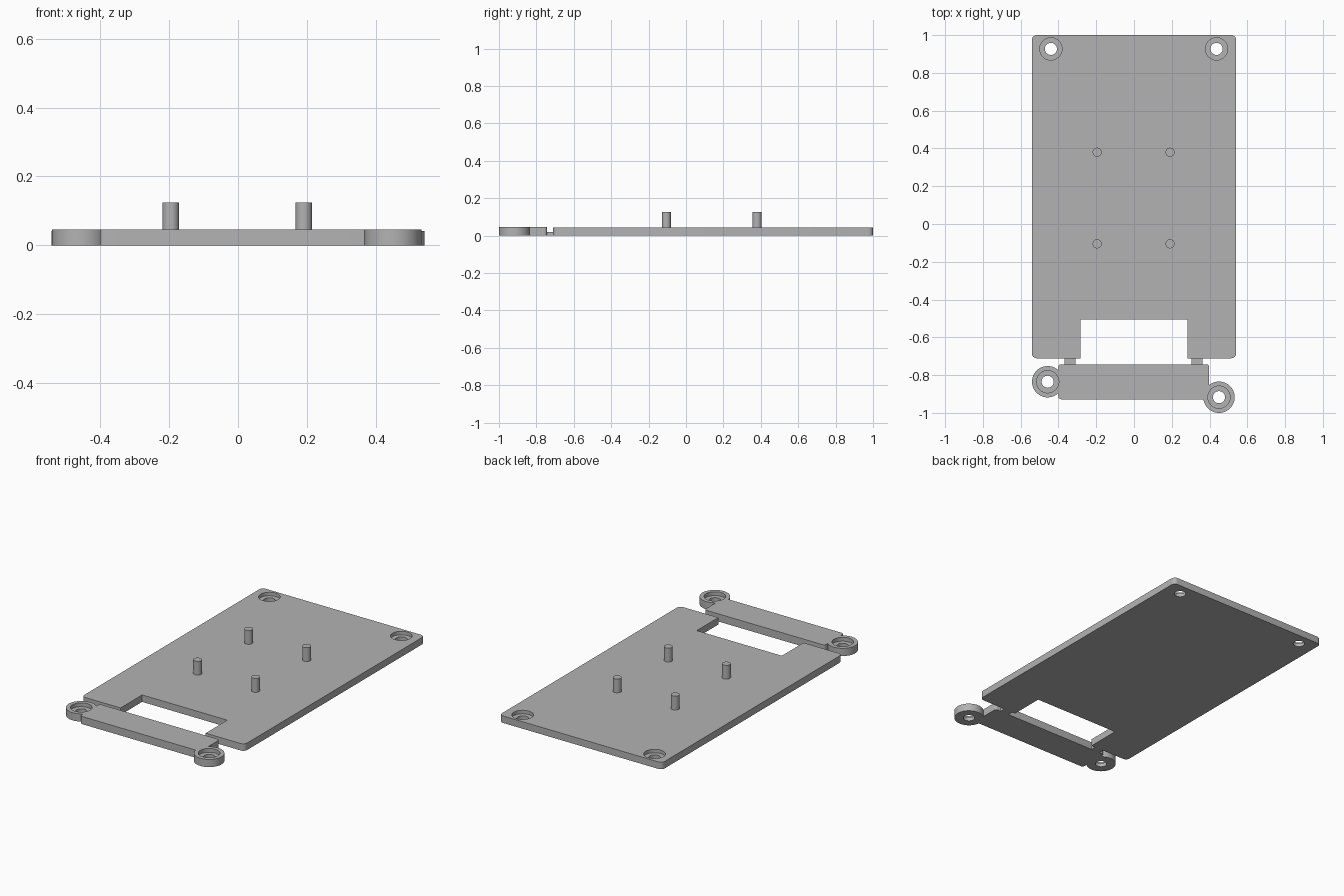
import bpy, bmesh, math

if "Cube" in bpy.data.objects:
    bpy.data.objects.remove(bpy.data.objects["Cube"])

grey = bpy.data.materials.new("plain grey")
grey.diffuse_color = (0.45, 0.45, 0.45, 1)
grey.use_nodes = True
grey.node_tree.nodes["Principled BSDF"].inputs["Base Color"].default_value = grey.diffuse_color


def prism(name, pts, z0, z1):
    """Extrude a flat outline from z0 to z1."""
    bm = bmesh.new()
    face = bm.faces.new([bm.verts.new((x, y, z0)) for x, y in pts])
    ext = bmesh.ops.extrude_face_region(bm, geom=[face])
    verts = [g for g in ext["geom"] if isinstance(g, bmesh.types.BMVert)]
    bmesh.ops.translate(bm, verts=verts, vec=(0, 0, z1 - z0))
    bmesh.ops.recalc_face_normals(bm, faces=bm.faces)
    mesh = bpy.data.meshes.new(name)
    bm.to_mesh(mesh)
    bm.free()
    mesh.materials.append(grey)
    obj = bpy.data.objects.new(name, mesh)
    bpy.context.collection.objects.link(obj)
    return obj


def arc(cx, cy, r, a0, a1, n):
    return [(cx + r * math.cos(math.radians(a0 + (a1 - a0) * i / n)),
             cy + r * math.sin(math.radians(a0 + (a1 - a0) * i / n))) for i in range(n + 1)]


def cylinder(name, x, y, r, z0, z1, n=48):
    return prism(name, arc(x, y, r, 0, 360, n)[:-1], z0, z1)


def rounded(x0, x1, y0, y1, r):
    pts = []
    for cx, cy, a in ((x1 - r, y1 - r, 0), (x0 + r, y1 - r, 90),
                      (x0 + r, y0 + r, 180), (x1 - r, y0 + r, 270)):
        pts += arc(cx, cy, r, a, a + 90, 6)
    return pts


def combine(obj, other, operation):
    """Apply a boolean and remove the helper."""
    mod = obj.modifiers.new("bool", "BOOLEAN")
    mod.operation, mod.object, mod.solver = operation, other, "EXACT"
    bpy.context.view_layer.objects.active = obj
    bpy.ops.object.modifier_apply(modifier=mod.name)
    bpy.data.objects.remove(other)


def screw_hole(obj, x, y, floor):
    """Through hole with a wider counterbore above the floor."""
    combine(obj, cylinder("cutter", x, y, 0.032, -0.1, 0.2), "DIFFERENCE")
    combine(obj, cylinder("cutter", x, y, 0.059, floor, 0.2), "DIFFERENCE")


def smooth(obj):
    bpy.ops.object.select_all(action="DESELECT")
    obj.select_set(True)
    bpy.context.view_layer.objects.active = obj
    bpy.ops.object.shade_smooth_by_angle(angle=math.radians(30))


# Base plate: rounded outer corners and a notch in the front edge
W, FRONT, T = 0.541, -0.711, 0.042
outline = rounded(-W, W, FRONT, 1.0, 0.026)
outline[21:21] = [(-0.283, FRONT), (-0.283, -0.506), (0.283, -0.506), (0.283, FRONT)]
plate = prism("base_plate", outline, 0, T)
for x in (-0.44, 0.437):
    screw_hole(plate, x, 0.927, 0.021)
smooth(plate)

# Standing pegs
for x in (-0.195, 0.191):
    for y in (-0.105, 0.38):
        smooth(cylinder("peg", x, y, 0.024, T - 0.002, 0.125, 32))

# Front bar with a mounting ear at each end
H = 0.046
bar = prism("front_bar", rounded(-0.401, 0.398, -0.928, -0.743, 0.015), 0, H)
ears = ((-0.457, -0.835), (0.45, -0.917))
for x, y in ears:
    combine(bar, cylinder("ear", x, y, 0.083, 0, H, 64), "UNION")
for x, y in ears:
    screw_hole(bar, x, y, 0.023)
smooth(bar)

# Thin tabs joining the bar to the plate
for x in (-0.338, 0.333):
    prism("joining_tab", [(x - 0.029, -0.75), (x + 0.029, -0.75),
                          (x + 0.029, -0.705), (x - 0.029, -0.705)], 0, 0.018)
